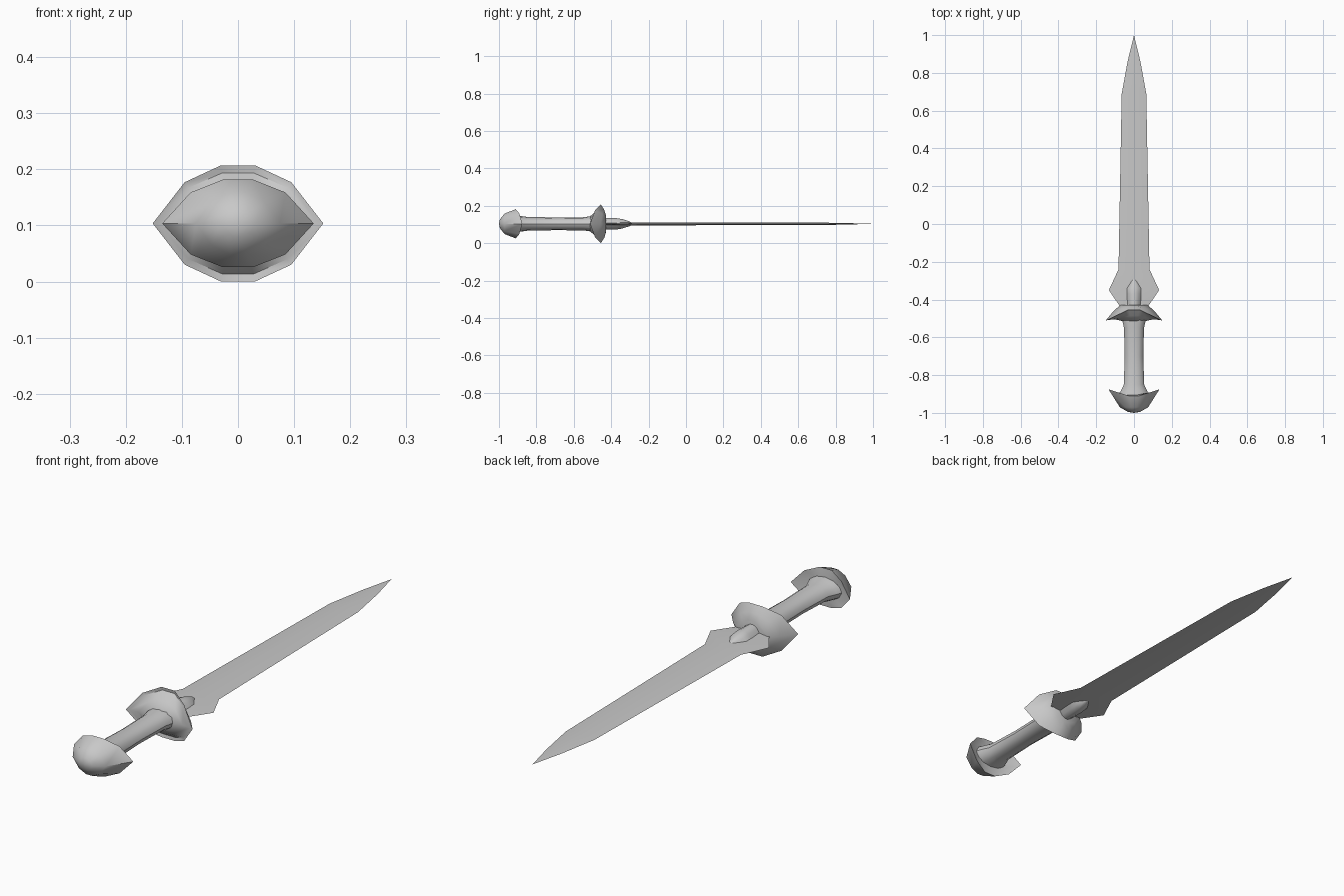
import bpy
import bmesh
import math

cube = bpy.data.objects.get("Cube")
if cube:
    bpy.data.objects.remove(cube, do_unlink=True)

AXIS_Z = 0.1035

# One grey metal for the whole weapon
metal = bpy.data.materials.new("grey metal")
metal.use_nodes = True
grey = (0.58, 0.58, 0.58, 1)
metal.diffuse_color = grey
metal.node_tree.nodes["Principled BSDF"].inputs["Base Color"].default_value = grey

# Unit cross-sections in x and z
quarter = [(1, 0), (0.625, 0.71), (0.2, 1)]
half = quarter + [(-x, z) for x, z in reversed(quarter)]
FACETED = half + [(x, -z) for x, z in reversed(half[1:-1])]
DIAMOND = [(1, 0), (0, 1), (-1, 0), (0, -1)]
ROUND = [(math.cos(i * math.tau / 12), math.sin(i * math.tau / 12)) for i in range(12)]


def loft(name, section, stations, angle=40):
    """Skin a section along y; station = y, half width, half height, side sweep."""
    bm = bmesh.new()
    rings = []
    for y, width, height, *sweep in stations:
        bend = sweep[0] if sweep else 0
        rings.append([bm.verts.new((x * width,
                                    y + bend * max(0, abs(x) - 0.2) / 0.8,
                                    AXIS_Z + z * height)) for x, z in section])
    count = len(section)
    for a, b in zip(rings, rings[1:]):
        for i in range(count):
            j = (i + 1) % count
            bm.faces.new((a[i], a[j], b[j], b[i]))
    bm.faces.new(rings[0])
    bm.faces.new(rings[-1])
    bmesh.ops.remove_doubles(bm, verts=bm.verts, dist=0.0001)
    bmesh.ops.recalc_face_normals(bm, faces=bm.faces)
    mesh = bpy.data.meshes.new(name)
    bm.to_mesh(mesh)
    bm.free()
    mesh.materials.append(metal)
    obj = bpy.data.objects.new(name, mesh)
    bpy.context.collection.objects.link(obj)
    bpy.ops.object.select_all(action="DESELECT")
    obj.select_set(True)
    bpy.context.view_layer.objects.active = obj
    bpy.ops.object.shade_smooth_by_angle(angle=math.radians(angle))
    return obj


# Thin blade with flared shoulders and a long point
loft("blade", DIAMOND, [
    (-0.44, 0.072, 0.008), (-0.35, 0.133, 0.008), (-0.24, 0.082, 0.008),
    (0.69, 0.065, 0.007), (0.86, 0.034, 0.004), (1, 0, 0)], 30)

# Pointed tongue clasping the blade root
loft("blade_tongue", FACETED, [
    (-0.44, 0.036, 0.032), (-0.37, 0.042, 0.03), (-0.34, 0.042, 0.025),
    (-0.3, 0.016, 0.012), (-0.28, 0, 0)])

# Guard with swept side spikes and a narrow lip
loft("guard", FACETED, [
    (-0.515, 0.055, 0.038), (-0.485, 0.1, 0.065, -0.02),
    (-0.452, 0.14, 0.09, -0.056), (-0.455, 0.152, 0.1035, -0.058),
    (-0.437, 0.105, 0.075, -0.02), (-0.428, 0.07, 0.046)], 50)

# Grip flaring at both ends
loft("grip", ROUND, [
    (-0.915, 0.08, 0.046), (-0.885, 0.07, 0.042), (-0.85, 0.054, 0.037),
    (-0.7, 0.049, 0.034), (-0.55, 0.053, 0.035), (-0.5, 0.064, 0.042),
    (-0.46, 0.064, 0.042)])

# Mushroom pommel with side points turned towards the grip
loft("pommel", FACETED, [
    (-1, 0, 0), (-0.995, 0.032, 0.024), (-0.97, 0.075, 0.055),
    (-0.91, 0.135, 0.078, 0.035), (-0.905, 0.08, 0.05)], 50)
